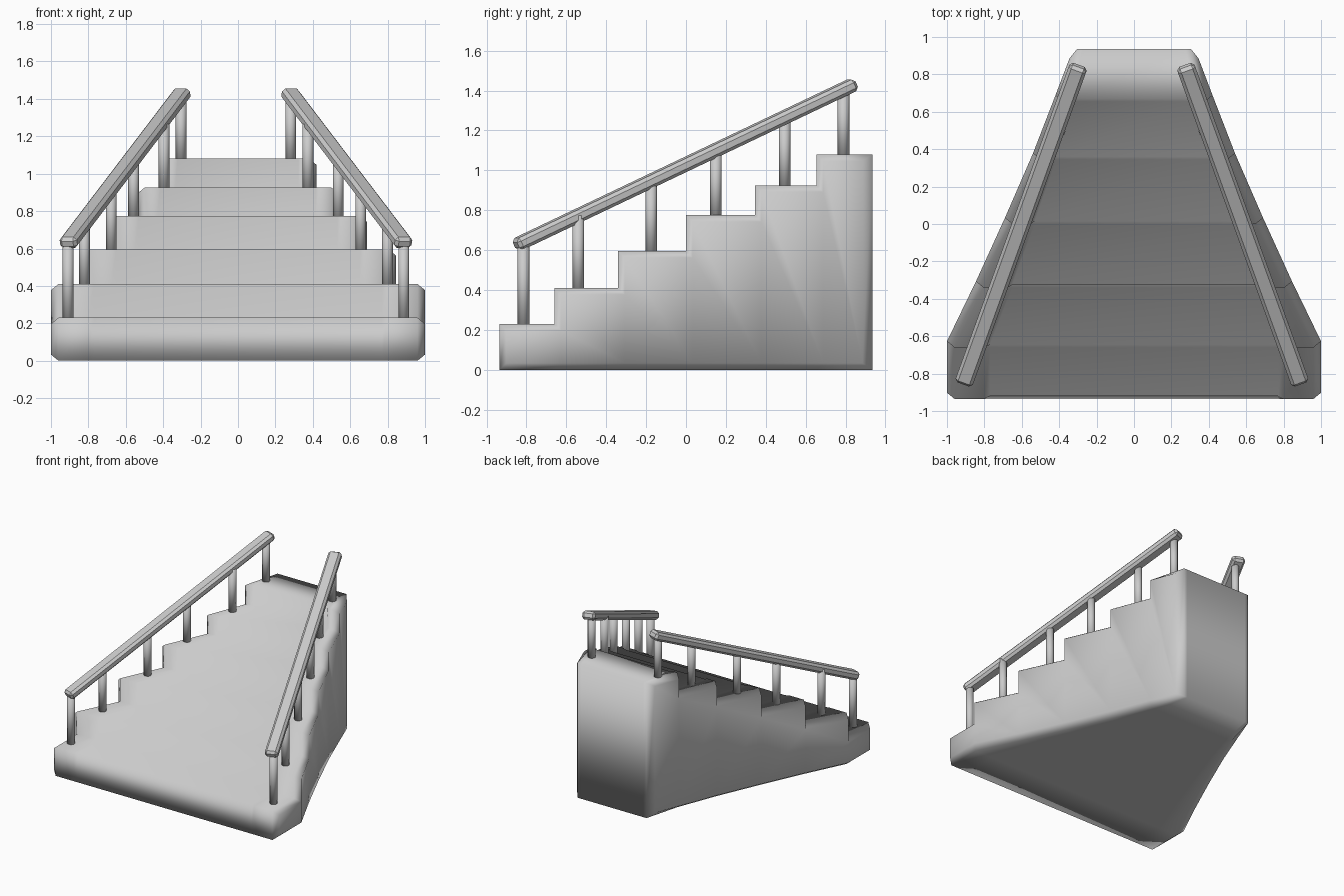
import bpy, bmesh
from mathutils import Vector, Matrix

if "Cube" in bpy.data.objects:
    bpy.data.objects.remove(bpy.data.objects["Cube"])

STEP_Y = [-0.935, -0.66, -0.34, 0.0, 0.345, 0.655, 0.935]
STEP_Z = [0.23, 0.41, 0.595, 0.775, 0.925, 1.08]
HALF_W = [1.0, 1.0, 0.845, 0.69, 0.54, 0.42, 0.345]   # half width at each STEP_Y
N = len(STEP_Z)


def mesh_object(name, bm, smooth):
    bmesh.ops.recalc_face_normals(bm, faces=bm.faces[:])
    me = bpy.data.meshes.new(name)
    bm.to_mesh(me)
    bm.free()
    for p in me.polygons:
        p.use_smooth = smooth
    ob = bpy.data.objects.new(name, me)
    bpy.context.collection.objects.link(ob)
    return ob


# Stepped profile as (column index, y, z): bottom front to back, then down the steps
def profile(inset=0.0, nose=0.0):
    ys = [y + inset for y in STEP_Y]
    ys[-1] = STEP_Y[-1] - inset * 1.5
    pts = [(i, ys[i], inset) for i in range(N + 1)]
    for i in reversed(range(N)):
        pts.append((i + 1, ys[i + 1], STEP_Z[i] - inset))
        if nose:
            pts.append((i, ys[i] + nose, STEP_Z[i]))
        else:
            pts.append((i, ys[i], STEP_Z[i] - inset))
    return pts


# Stair body: rings of the profile from one side to the other, tapering to the back
bm = bmesh.new()
half = [
    [(HALF_W[i], y, z) for i, y, z in profile(inset=0.033)],
    [(HALF_W[i] - 0.04, y, z) for i, y, z in profile()],
    [(HALF_W[i] * 0.80, y, z) for i, y, z in profile()],
    [(HALF_W[i] * 0.77, y, z) for i, y, z in profile(nose=0.015)],
]
coords = half + [[(-x, y, z) for x, y, z in ring] for ring in reversed(half)]
rings = [[bm.verts.new(c) for c in ring] for ring in coords]
for a, b in zip(rings, rings[1:]):
    for k in range(len(a)):
        j = (k + 1) % len(a)
        bm.faces.new((a[k], a[j], b[j], b[k]))
for ring in (rings[0], rings[-1]):
    for i in range(N):
        end = N + 1 + 2 * (N - 1 - i)
        idx = [i, i + 1, end, end + 1]
        if i > 0:
            idx.append(end + 2)
        bm.faces.new([ring[k] for k in idx])
mesh_object("stair_body", bm, True)

# Railings, sitting very slightly off centre
SHIFT = -0.011
LOW, HIGH = Vector((0.90, -0.852, 0.625)), Vector((0.285, 0.845, 1.433))
POSTS = [(0.897, -0.815), (0.81, -0.54), (0.667, -0.175),
         (0.547, 0.15), (0.385, 0.495), (0.293, 0.79)]

for side, label in ((1, "right"), (-1, "left")):
    def place(p):
        return Vector((side * p[0] + SHIFT, p[1], p[2]))

    # Handrail: chamfered bar along the slope
    a, b = place(LOW), place(HIGH)
    axis = (b - a).normalized()
    across = axis.cross(Vector((0, 0, 1))).normalized()
    up = across.cross(axis)
    rot = Matrix((across, axis, up)).transposed().to_4x4()
    bm = bmesh.new()
    bmesh.ops.create_cube(bm, size=1)
    bmesh.ops.scale(bm, vec=(0.098, (b - a).length, 0.064), verts=bm.verts[:])
    bmesh.ops.bevel(bm, geom=bm.edges[:], offset=0.017, segments=1, affect='EDGES')
    bmesh.ops.transform(bm, matrix=Matrix.Translation((a + b) / 2) @ rot, verts=bm.verts[:])
    mesh_object(label + "_handrail", bm, False)

    # Posts from each tread up into the handrail
    for n, (x, y) in enumerate(POSTS):
        t = (y - LOW.y) / (HIGH.y - LOW.y)
        top = LOW.z + t * (HIGH.z - LOW.z)
        foot = STEP_Z[n] - 0.02
        bm = bmesh.new()
        bmesh.ops.create_cone(bm, cap_ends=True, segments=12, radius1=0.029,
                              radius2=0.029, depth=top - foot)
        bmesh.ops.translate(bm, vec=place((x, y, (top + foot) / 2)), verts=bm.verts[:])
        mesh_object(f"{label}_post_{n + 1}", bm, True)
